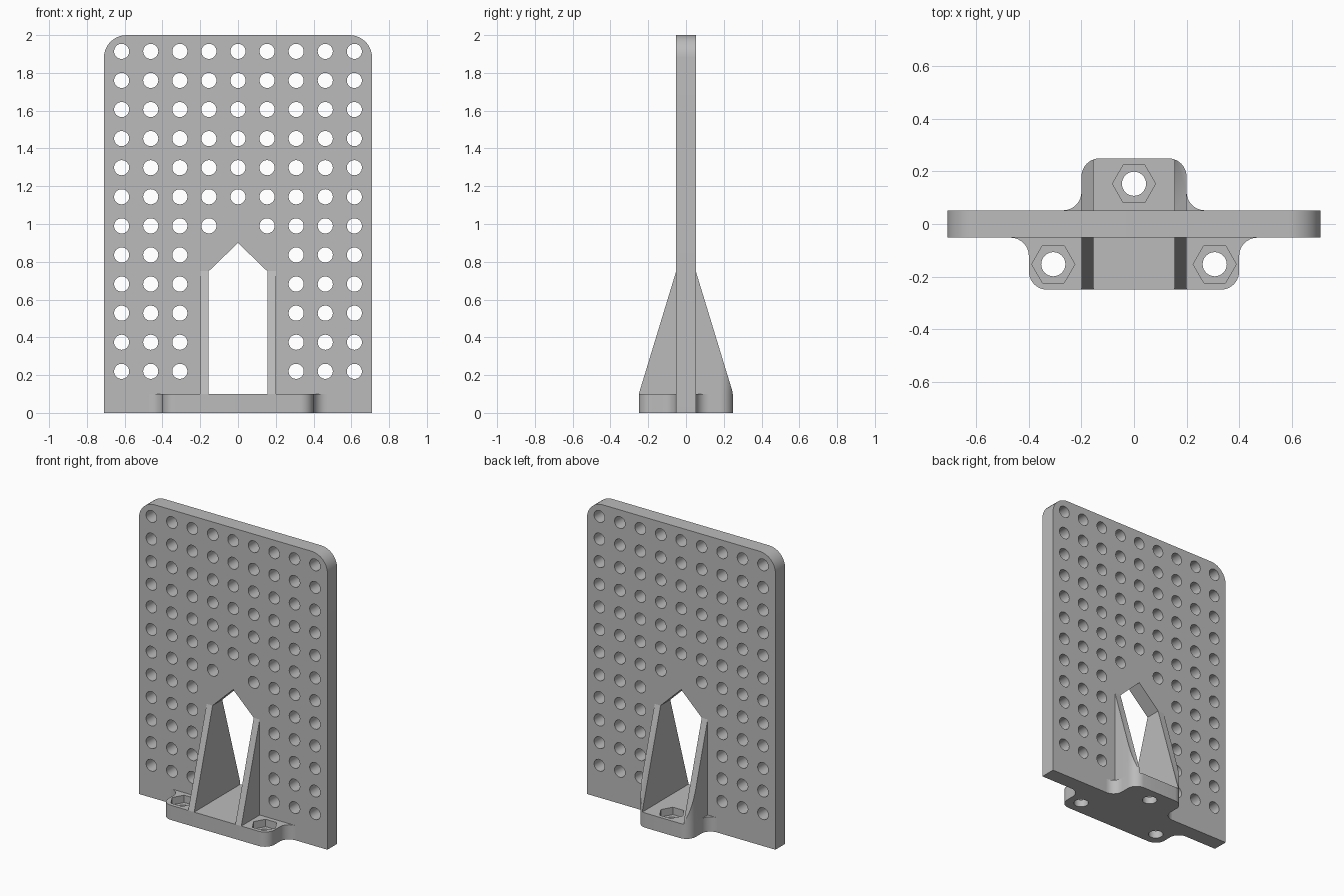
import bpy, bmesh, math

cube = bpy.data.objects.get("Cube")
if cube:
    bpy.data.objects.remove(cube, do_unlink=True)

grey = bpy.data.materials.new("plain grey")
grey.use_nodes = True
COLOUR = (0.5, 0.5, 0.5, 1)
grey.diffuse_color = COLOUR
next(n for n in grey.node_tree.nodes if n.type == "BSDF_PRINCIPLED").inputs["Base Color"].default_value = COLOUR

HALF_W, HALF_T, HEIGHT = 0.71, 0.052, 2.0
DEPTH, BASE_H = 0.25, 0.1
RIB_IN, RIB_OUT, RIB_TOP = 0.155, 0.2, 0.75
PITCH, HOLE_R = 0.154, 0.04


def arc(cx, cy, r, start, end, n=10):
    angles = [math.radians(start + (end - start) * i / n) for i in range(n + 1)]
    return [(cx + r * math.cos(a), cy + r * math.sin(a)) for a in angles]


def add_prism(bm, points, axis, lo, hi):
    """Extrude a 2D outline along the named axis."""
    place = {"x": lambda a, b, c: (c, a, b),
             "y": lambda a, b, c: (a, c, b),
             "z": lambda a, b, c: (a, b, c)}[axis]
    face = bm.faces.new([bm.verts.new(place(a, b, lo)) for a, b in points])
    moved = bmesh.ops.extrude_face_region(bm, geom=[face])["geom"]
    shift = place(0, 0, hi - lo)
    bmesh.ops.translate(bm, vec=shift, verts=[v for v in moved if isinstance(v, bmesh.types.BMVert)])


def make(name, prisms):
    bm = bmesh.new()
    for prism in prisms:
        add_prism(bm, *prism)
    bmesh.ops.recalc_face_normals(bm, faces=bm.faces)
    mesh = bpy.data.meshes.new(name)
    bm.to_mesh(mesh)
    bm.free()
    mesh.materials.append(grey)
    ob = bpy.data.objects.new(name, mesh)
    bpy.context.collection.objects.link(ob)
    return ob


def apply_boolean(ob, cutter, operation):
    cutter.hide_render = True
    mod = ob.modifiers.new("cut", "BOOLEAN")
    mod.operation, mod.solver, mod.object = operation, "EXACT", cutter
    graph = bpy.context.evaluated_depsgraph_get()
    ob.data = bpy.data.meshes.new_from_object(ob.evaluated_get(graph))
    ob.modifiers.clear()
    bpy.data.objects.remove(cutter, do_unlink=True)


def circle(x, y, r, n=32):
    return arc(x, y, r, 0, 360, n)[:-1]


def tab_outline(half, side):
    """Rounded tab with concave fillets where it meets the plate."""
    r = 0.07
    right = arc(half + r, HALF_T + r, r, 270, 180) + arc(half - r, DEPTH - r, r, 0, 90)
    return [(x, side * y) for x, y in right + [(-x, y) for x, y in reversed(right)]]


# Upright plate with rounded top corners
corner = 0.12
top = arc(HALF_W - corner, HEIGHT - corner, corner, 0, 90)
outline = [(HALF_W, 0)] + top + [(-x, z) for x, z in reversed(top)] + [(-HALF_W, 0)]
plate = make("perforated_plate", [(outline, "y", -HALF_T, HALF_T)])

# Grid of holes and the pointed opening
opening = [(-RIB_IN, BASE_H), (RIB_IN, BASE_H), (RIB_IN, RIB_TOP), (0, 0.9), (-RIB_IN, RIB_TOP)]
cuts = [(opening, "y", -0.2, 0.2)]
for row in range(12):
    for col in range(-4, 5):
        if (row < 5 and abs(col) < 2) or (row == 5 and col == 0):
            continue
        cuts.append((circle(col * PITCH, 0.22 + row * PITCH, HOLE_R), "y", -0.2, 0.2))
apply_boolean(plate, make("plate_cutter", cuts), "DIFFERENCE")

# Base tabs with bolt holes and hexagonal nut pockets
parts = [plate]
for name, side, half, bolts in (("front", -1, 0.4, (-0.307, 0.307)), ("back", 1, 0.2, (0,))):
    tab = make(name + "_base_tab", [(tab_outline(half, side), "z", 0, BASE_H)])
    y = side * 0.153
    holes = [(circle(x, y, 0.046), "z", -0.1, 0.2) for x in bolts]
    pockets = [(circle(x, y, 0.082, 6), "z", 0.05, 0.2) for x in bolts]
    apply_boolean(tab, make("bolt_cutter", holes), "DIFFERENCE")
    apply_boolean(tab, make("nut_cutter", pockets), "DIFFERENCE")
    parts.append(tab)

    # Sloping ribs either side of the opening, trimmed to the tab outline
    wedge = [(side * HALF_T, BASE_H), (side * DEPTH, BASE_H), (side * HALF_T, RIB_TOP)]
    for label, s in (("left", 1), ("right", -1)):
        rib = make(f"{name}_{label}_rib", [(wedge, "x", s * RIB_IN, s * RIB_OUT)])
        if side > 0:
            trim = make("rib_trim", [(tab_outline(half, side), "z", 0, 1)])
            apply_boolean(rib, trim, "INTERSECT")
        parts.append(rib)

# Smooth the round surfaces, keep corners crisp
bpy.ops.object.select_all(action="DESELECT")
for ob in parts:
    ob.select_set(True)
bpy.context.view_layer.objects.active = plate
bpy.ops.object.shade_smooth_by_angle(angle=math.radians(30))
